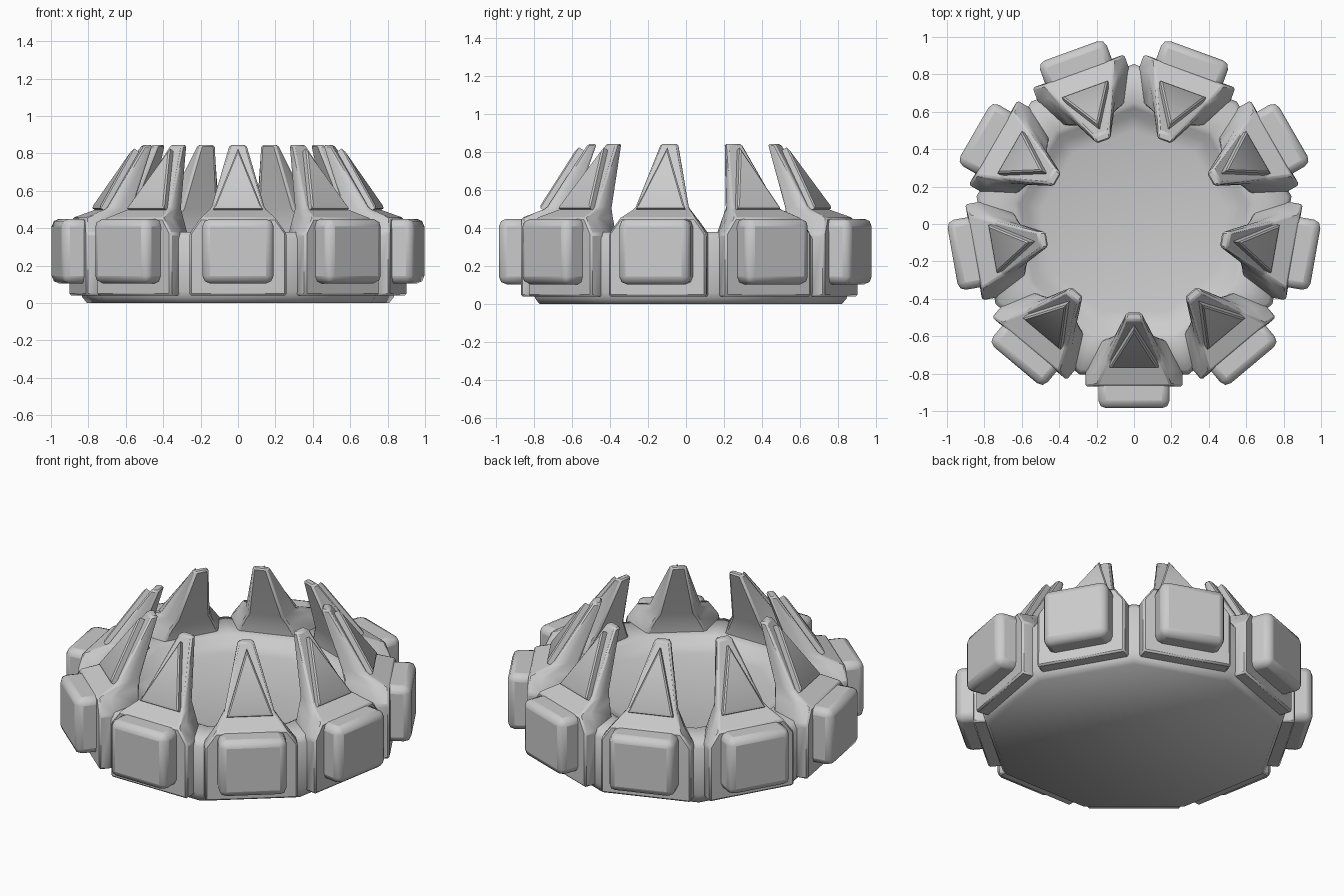
import bpy, bmesh, math
from mathutils import Matrix, Vector

if "Cube" in bpy.data.objects:
    bpy.data.objects.remove(bpy.data.objects["Cube"])

N = 9
grey = bpy.data.materials.new("light grey")
grey.diffuse_color = (0.6, 0.6, 0.6, 1)
grey.use_nodes = True
grey.node_tree.nodes["Principled BSDF"].inputs["Base Color"].default_value = grey.diffuse_color


def finish(bm, name, bevel=0.0, segments=2, angle=35):
    bmesh.ops.recalc_face_normals(bm, faces=bm.faces)
    me = bpy.data.meshes.new(name)
    bm.to_mesh(me)
    bm.free()
    me.materials.append(grey)
    ob = bpy.data.objects.new(name, me)
    bpy.context.collection.objects.link(ob)
    if bevel:
        m = ob.modifiers.new("bevel", 'BEVEL')
        m.width, m.segments, m.limit_method = bevel, segments, 'ANGLE'
        m.angle_limit = math.radians(25)
    bpy.ops.object.select_all(action='DESELECT')
    ob.select_set(True)
    bpy.context.view_layer.objects.active = ob
    bpy.ops.object.shade_smooth_by_angle(angle=math.radians(angle))
    return ob


def loft(bm, loops):
    # skin a stack of closed loops and cap both ends
    rings = [[bm.verts.new(p) for p in lp] for lp in loops]
    n = len(rings[0])
    for a, b in zip(rings, rings[1:]):
        for i in range(n):
            bm.faces.new((a[i], a[(i + 1) % n], b[(i + 1) % n], b[i]))
    bm.faces.new(rings[0])
    bm.faces.new(rings[-1])


def spin(ob, k):
    ob.matrix_world = Matrix.Rotation(2 * math.pi * k / N, 4, 'Z')


def polygon(r, z):
    # nine-sided loop with a flat side at the front
    return [(r * math.sin(2 * math.pi * i / N), r * math.cos(2 * math.pi * i / N), z) for i in range(N)]


# base ring with a shallow dish
bm = bmesh.new()
profile = [(0.82, 0), (0.845, 0.03), (0.855, 0.06), (0.855, 0.345), (0.83, 0.38), (0.65, 0.38),
           (0.62, 0.365), (0.58, 0.33), (0.50, 0.31)]
loft(bm, [polygon(r, z) for r, z in profile])
finish(bm, "base_dish", angle=60)


def section(z, outer, mid, inner):
    # symmetric six-sided section from (radius, half width) pairs
    pts = [outer, mid, inner]
    return [(w, -r, z) for r, w in pts] + [(-w, -r, z) for r, w in reversed(pts)]


def make_block():
    bm = bmesh.new()
    loft(bm, [section(0.04, (0.87, 0.26), (0.79, 0.26), (0.62, 0.17)),
              section(0.37, (0.87, 0.26), (0.79, 0.26), (0.62, 0.17)),
              section(0.455, (0.865, 0.20), (0.77, 0.195), (0.605, 0.13)),
              section(0.505, (0.735, 0.145), (0.68, 0.14), (0.59, 0.10)),
              section(0.845, (0.515, 0.045), (0.495, 0.045), (0.47, 0.04))])
    return finish(bm, "spiked_block", 0.01, 1)


def make_pad():
    bm = bmesh.new()
    bmesh.ops.create_cube(bm, size=1)
    for v in bm.verts:
        v.co = (v.co.x * 0.38, v.co.y * 0.16 - 0.905, v.co.z * 0.345 + 0.2775)
    return finish(bm, "outer_pad", 0.04, 2, 60)


def make_plate():
    # raised triangle on the sloping outer face of the spike
    bm = bmesh.new()
    normal = Vector((0, -0.843, 0.538))
    tri = [Vector((-0.13, -0.742, 0.49)), Vector((0.13, -0.742, 0.49)), Vector((0, -0.538, 0.81))]
    mid = sum(tri, Vector()) / 3
    loft(bm, [[p - normal * 0.02 for p in tri],
              [p + normal * 0.03 for p in tri],
              [mid + (p - mid) * 0.9 + normal * 0.037 for p in tri]])
    return finish(bm, "triangle_plate")


# nine identical segments around the ring
for make in (make_block, make_pad, make_plate):
    first = make()
    for k in range(1, N):
        ob = first.copy()
        bpy.context.collection.objects.link(ob)
        spin(ob, k)
